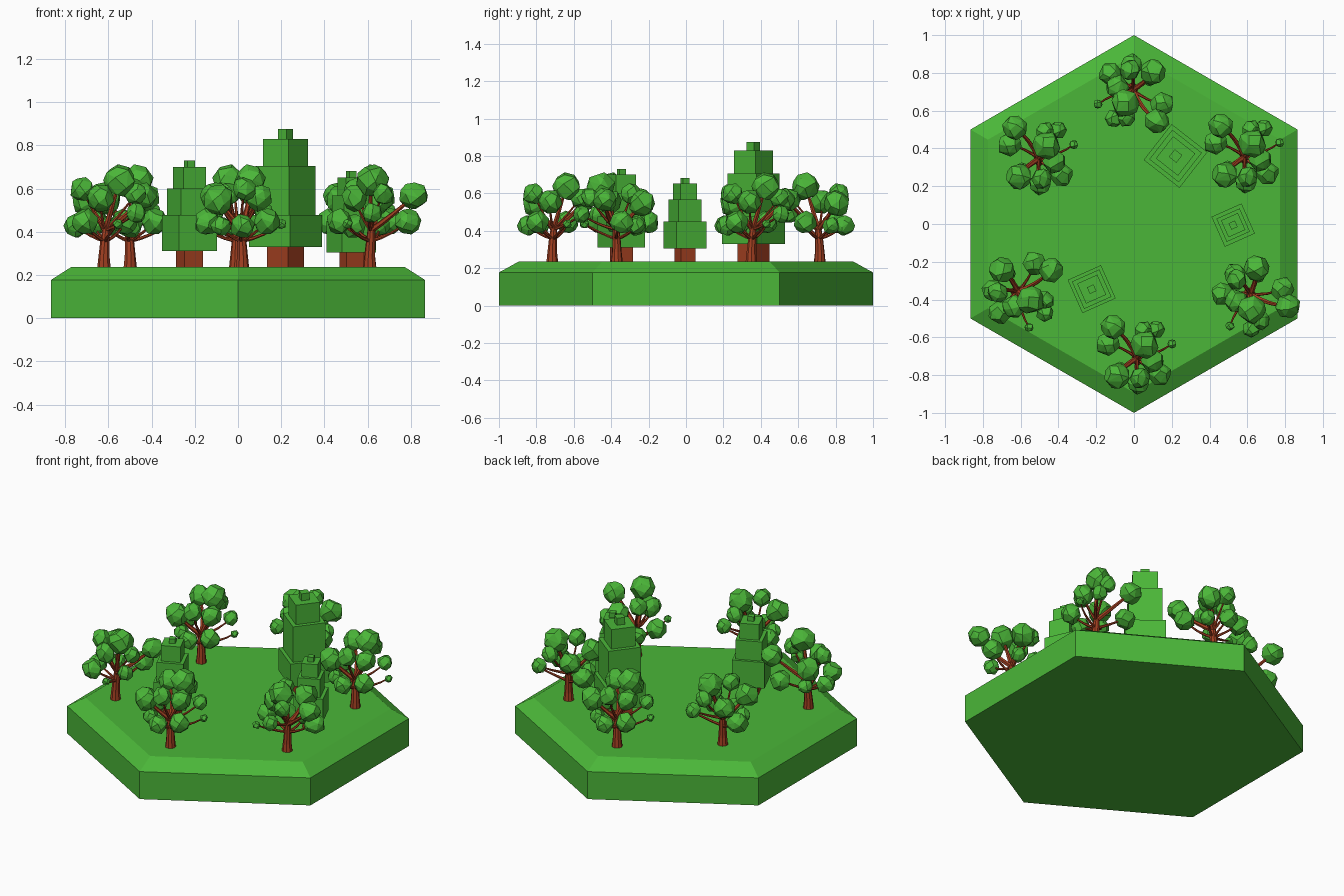
import bpy, bmesh, math, random
from mathutils import Vector, Matrix

if "Cube" in bpy.data.objects:
    bpy.data.objects.remove(bpy.data.objects["Cube"])

random.seed(4)
GROUND = 0.236


def material(name, rgb):
    m = bpy.data.materials.new(name)
    m.diffuse_color = (*rgb, 1)
    m.use_nodes = True
    m.node_tree.nodes["Principled BSDF"].inputs["Base Color"].default_value = m.diffuse_color
    return m


GREEN = material("leaf_green", (0.07, 0.47, 0.04))
BROWN = material("bark_brown", (0.36, 0.05, 0.015))


def make_object(name, bm, mat):
    bmesh.ops.recalc_face_normals(bm, faces=bm.faces)
    me = bpy.data.meshes.new(name)
    bm.to_mesh(me)
    bm.free()
    me.materials.append(mat)
    ob = bpy.data.objects.new(name, me)
    bpy.context.collection.objects.link(ob)
    return ob


def skin(bm, rings):
    """Bridge vertex rings of equal count and cap both ends."""
    vs = [[bm.verts.new(p) for p in r] for r in rings]
    n = len(vs[0])
    for a, b in zip(vs, vs[1:]):
        for i in range(n):
            j = (i + 1) % n
            bm.faces.new((a[i], a[j], b[j], b[i]))
    bm.faces.new(vs[0][::-1])
    bm.faces.new(vs[-1])


def polygon(r, z, n, turn, cx=0, cy=0):
    return [(cx + r * math.cos(turn + math.tau * i / n),
             cy + r * math.sin(turn + math.tau * i / n), z) for i in range(n)]


def tube(bm, path, radii, sides):
    pts = [Vector(p) for p in path]
    rings = []
    for i, p in enumerate(pts):
        d = pts[min(i + 1, len(pts) - 1)] - pts[max(i - 1, 0)]
        rot = Vector((0, 0, 1)).rotation_difference(d).to_matrix()
        rings.append([p + rot @ Vector(q) for q in polygon(radii[i], 0, sides, 0)])
    skin(bm, rings)


def leaf_clump(bm, centre, r):
    """Rough faceted ball: hull of jittered points spread over a sphere."""
    n = 24 if r > 0.03 else 14
    spin = random.uniform(0, 6)
    vs = []
    for i in range(n):
        h = 1 - 2 * (i + 0.5) / n
        a = spin + i * 2.39996 + random.uniform(-.3, .3)
        w = math.sqrt(1 - h * h)
        d = Vector((w * math.cos(a), w * math.sin(a), h))
        vs.append(bm.verts.new(Vector(centre) + d * r * random.uniform(0.96, 1.1)))
    bmesh.ops.convex_hull(bm, input=vs)


# Hexagonal ground tile with chamfered rim
bm = bmesh.new()
skin(bm, [polygon(r, z, 6, math.pi / 2)
          for r, z in ((1, 0), (1, 0.177), (0.893, GROUND))])
make_object("ground_tile", bm, GREEN)

# Stacked-block trees: centre, corner angle, trunk radius, layer tops, layer radii
BLOCK_TREES = [
    ("large", 0.22, 0.36, 7, 0.086, (0.33, 0.477, 0.705, 0.83, 0.875),
     (0.17, 0.14, 0.105, 0.036)),
    ("medium", -0.224, -0.345, -21, 0.067, (0.31, 0.477, 0.60, 0.70, 0.729),
     (0.136, 0.112, 0.082, 0.027)),
    ("small", 0.525, -0.006, -21, 0.06, (0.305, 0.45, 0.567, 0.652, 0.682),
     (0.123, 0.095, 0.069, 0.026)),
]
for name, x, y, deg, tr, zs, rs in BLOCK_TREES:
    t = math.radians(deg)
    bm = bmesh.new()
    skin(bm, [polygon(tr, z, 4, t, x, y) for z in (GROUND - 0.005, zs[0] + 0.01)])
    make_object(name + "_block_tree_trunk", bm, BROWN)
    bm = bmesh.new()
    for r, z0, z1 in zip(rs, zs, zs[1:]):
        skin(bm, [polygon(r, z, 4, t, x, y) for z in (z0, z1)])
    make_object(name + "_block_tree_leaves", bm, GREEN)

# Leafy tree: clump centre relative to the trunk foot, clump radius
CLUMPS = [
    (-0.13, 0.17, 0.33, 0.064), (-0.16, 0.08, 0.21, 0.062),
    (0.03, 0.15, 0.34, 0.050), (0.10, 0.16, 0.25, 0.046),
    (0.04, 0.075, 0.40, 0.074), (-0.11, -0.09, 0.31, 0.070),
    (0.00, -0.13, 0.19, 0.055), (0.115, -0.08, 0.21, 0.060),
    (0.18, 0.08, 0.20, 0.024), (0.08, -0.01, 0.32, 0.062),
    (0.01, -0.10, 0.36, 0.056), (-0.10, -0.06, 0.19, 0.045),
]


def leafy_tree_parts():
    bark, leaves = bmesh.new(), bmesh.new()
    # Flared trunk
    tube(bark, [(0, 0, -0.005), (0, 0, 0.05), (-0.003, 0.004, 0.12),
                (-0.004, 0.01, 0.19)], (0.032, 0.026, 0.022, 0.017), 9)
    # Curved branches, each ending inside a clump
    for i, (x, y, z, r) in enumerate(CLUMPS):
        tip = Vector((x, y, z))
        start = Vector((-0.003, 0.005, 0.12 + 0.05 * (z > 0.24)))
        knee = start.lerp(tip, 0.55)
        knee += Vector((y, -x, 0)) * 0.12 + Vector((0, 0, -0.02))
        w = 0.015 if i in (0, 4, 5) else 0.009
        path = [start * (1 - t) ** 2 + knee * 2 * t * (1 - t) + tip * t * t
                for t in (0, 0.25, 0.5, 0.75, 1)]
        tube(bark, path, [w, w * 0.9, w * 0.75, w * 0.6, w * 0.4], 6)
        leaf_clump(leaves, tip, r)
    return bark, leaves


# Six leafy trees round the rim: position, turn
LEAFY = [("front", 0.02, -0.715, 0), ("back", -0.01, 0.715, 180),
         ("back_left", -0.50, 0.34, 0), ("front_left", -0.62, -0.36, -95),
         ("back_right", 0.59, 0.35, 0), ("front_right", 0.61, -0.37, -145)]
tree_meshes = None
for name, x, y, deg in LEAFY:
    place = Matrix.Translation((x, y, GROUND)) @ Matrix.Rotation(math.radians(deg), 4, 'Z')
    if tree_meshes is None:
        bark, leaves = leafy_tree_parts()
        obs = [make_object(name + "_tree_bark", bark, BROWN),
               make_object(name + "_tree_leaves", leaves, GREEN)]
        tree_meshes = [o.data for o in obs]
    else:
        obs = []
        for me, part in zip(tree_meshes, ("_tree_bark", "_tree_leaves")):
            ob = bpy.data.objects.new(name + part, me)
            bpy.context.collection.objects.link(ob)
            obs.append(ob)
    for ob in obs:
        ob.matrix_world = place
